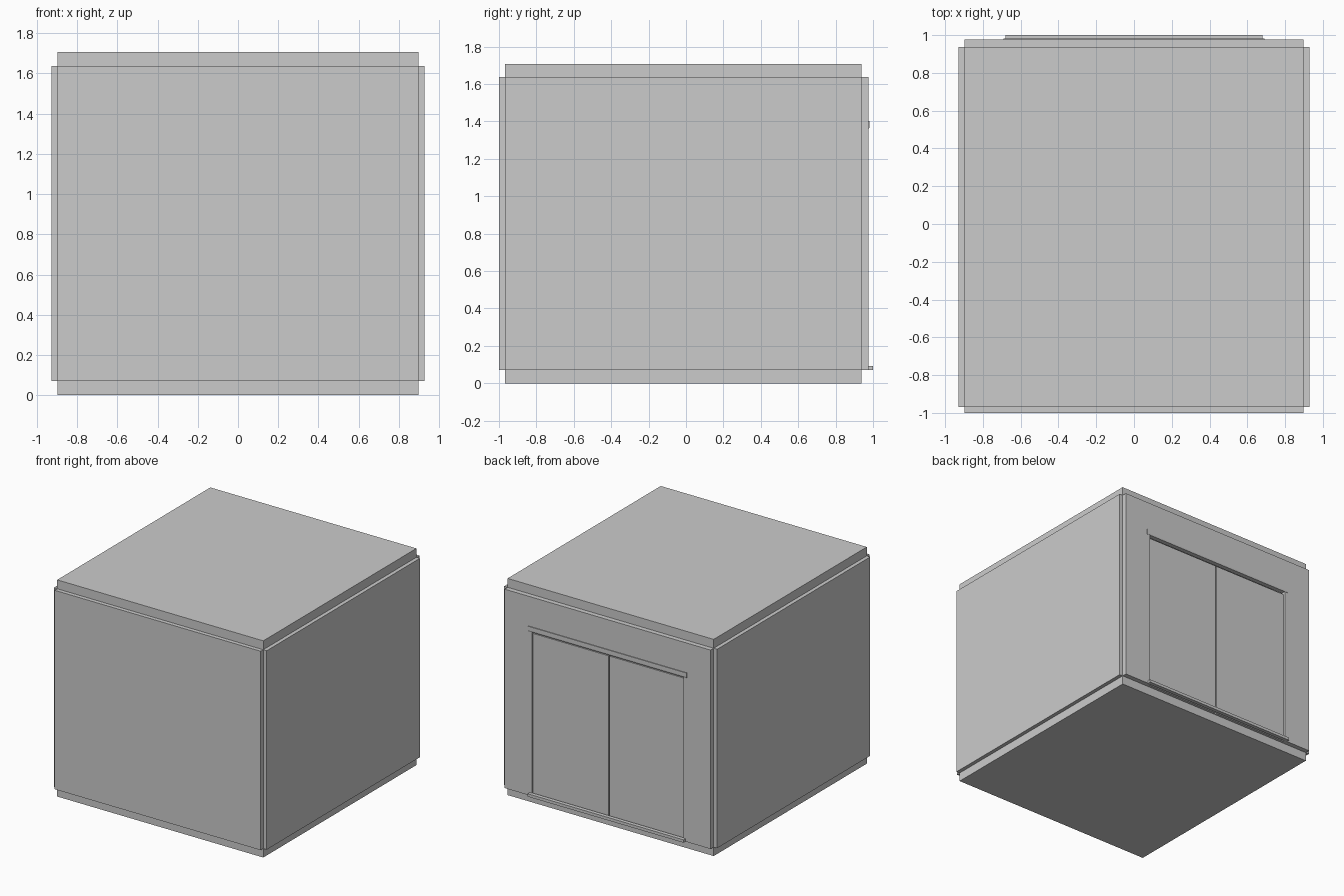
import bpy, bmesh
from mathutils import Vector

if "Cube" in bpy.data.objects:
    bpy.data.objects.remove(bpy.data.objects["Cube"])


def prism(name, pts, axis, lo, hi):
    """Extrude a flat outline along an axis: 'y' takes (x, z), 'x' takes (y, z)."""
    place = (lambda a, b, t: (a, t, b)) if axis == 'y' else (lambda a, b, t: (t, a, b))
    bm = bmesh.new()
    face = bm.faces.new([bm.verts.new(place(a, b, lo)) for a, b in pts])
    out = bmesh.ops.extrude_face_region(bm, geom=[face])
    step = Vector(place(0, 0, hi - lo))
    bmesh.ops.translate(bm, vec=step, verts=[g for g in out['geom'] if isinstance(g, bmesh.types.BMVert)])
    bmesh.ops.recalc_face_normals(bm, faces=bm.faces)
    mesh = bpy.data.meshes.new(name)
    bm.to_mesh(mesh)
    bm.free()
    ob = bpy.data.objects.new(name, mesh)
    bpy.context.collection.objects.link(ob)
    return ob


def box(name, x0, x1, y0, y1, z0, z1):
    return prism(name, [(x0, z0), (x1, z0), (x1, z1), (x0, z1)], 'y', y0, y1)


W, WO = 0.898, 0.928          # slab half width, outer wall half width
YF, YB = -0.968, 0.938        # slab front and back
Z0, Z1, Z2 = 0.07, 1.637, 1.707
DW, DH = 0.66, 1.363          # doorway half width and top

# floor and roof slabs
box("floor_slab", -W, W, YF, YB, 0, Z0)
box("roof_slab", -W, W, YF, YB, Z1, Z2)

# plain wall panels, standing proud of the slabs
box("front_wall", -W, W, -1.0, YF, Z0, Z1)
for side, s in (("left", -1), ("right", 1)):
    a, b = sorted((s * W, s * WO))
    box(side + "_wall", a, b, YF, YB, Z0, Z1)

# back wall with doorway
prism("back_wall", [(-W, Z0), (-DW, Z0), (-DW, DH), (DW, DH),
                    (DW, Z0), (W, Z0), (W, Z1), (-W, Z1)], 'y', YB, 0.976)

# two recessed door leaves with a narrow gap between them
for side, s in (("left", -1), ("right", 1)):
    a, b = sorted((s * 0.005, s * DW))
    box(side + "_door_leaf", a, b, 0.925, 0.96, Z0, 1.345)

# door head rail (chamfered below) and threshold rail
prism("head_rail", [(0.97, 1.361), (0.978, 1.361), (0.982, 1.372),
                    (0.982, 1.403), (0.97, 1.403)], 'x', -0.69, 0.69)
box("threshold_rail", -0.68, 0.68, 0.97, 1.0, Z0, 0.093)
